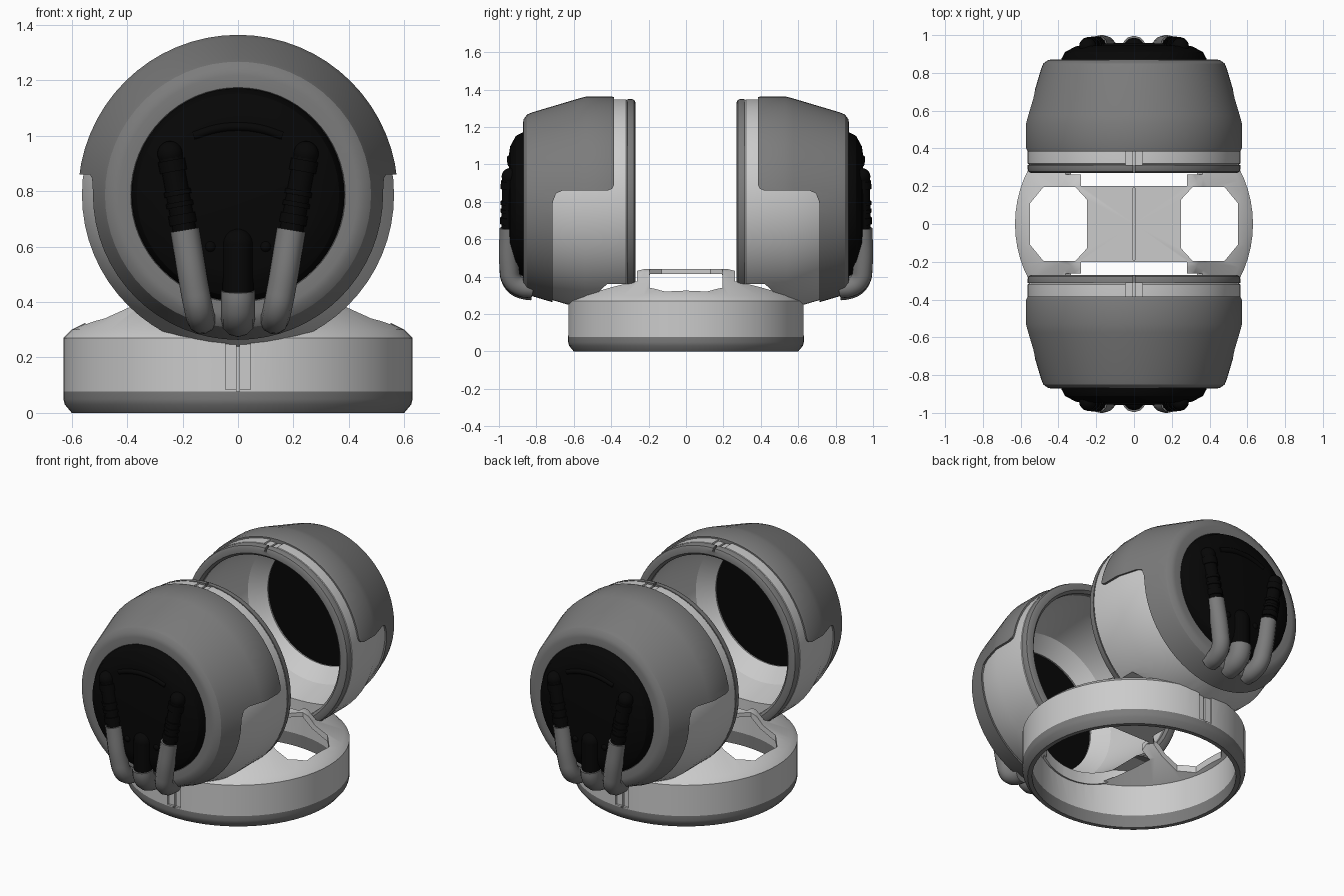
import bpy, bmesh, math
from mathutils import Vector

if "Cube" in bpy.data.objects:
    bpy.data.objects.remove(bpy.data.objects["Cube"])

SEG, ZC = 64, 0.787          # sides of the round parts, height of the pod axis


def material(name, v):
    m = bpy.data.materials.new(name)
    m.diffuse_color = (v, v, v, 1)
    m.use_nodes = True
    m.node_tree.nodes["Principled BSDF"].inputs["Base Color"].default_value = m.diffuse_color
    return m


BLACK = material("black", 0.002)
SHELL = material("shell_grey", 0.2)


def add(name, bm, mat=None):
    bmesh.ops.remove_doubles(bm, verts=bm.verts, dist=1e-5)
    bmesh.ops.recalc_face_normals(bm, faces=bm.faces)
    if bm.calc_volume(signed=True) < 0:
        bmesh.ops.reverse_faces(bm, faces=bm.faces)
    me = bpy.data.meshes.new(name)
    bm.to_mesh(me)
    bm.free()
    ob = bpy.data.objects.new(name, me)
    bpy.context.collection.objects.link(ob)
    if mat:
        me.materials.append(mat)
    return ob


def revolve(name, prof, axis, mat=None):
    """Closed (radius, distance) profile turned about the pod axis or the z axis."""
    bm = bmesh.new()
    rings = []
    for i in range(SEG):
        a = 2 * math.pi * i / SEG
        c, s = math.cos(a), math.sin(a)
        rings.append([bm.verts.new((r * c, -d, ZC + r * s) if axis == "Y" else (r * c, r * s, d))
                      for r, d in prof])
    n = len(prof)
    for i in range(SEG):
        p, q = rings[i], rings[(i + 1) % SEG]
        for j in range(n):
            k = (j + 1) % n
            if prof[j][0] == 0 and prof[k][0] == 0:
                continue
            bm.faces.new((p[j], p[k], q[k], q[j]))
    return add(name, bm, mat)


def prism(name, pts, axis, a, b):
    """Outline extruded along x (points are y, z) or along z (points are x, y)."""
    bm = bmesh.new()
    lo, hi = [[bm.verts.new((w, u, v) if axis == "X" else (u, v, w)) for u, v in pts] for w in (a, b)]
    bm.faces.new(lo)
    bm.faces.new(hi)
    for i in range(len(pts)):
        k = (i + 1) % len(pts)
        bm.faces.new((lo[i], lo[k], hi[k], hi[i]))
    return add(name, bm)


def box(x0, x1, y0, y1, z0, z1):
    return prism("cutter", [(x0, y0), (x1, y0), (x1, y1), (x0, y1)], "Z", z0, z1)


def activate(ob):
    bpy.ops.object.select_all(action="DESELECT")
    ob.select_set(True)
    bpy.context.view_layer.objects.active = ob


def width(me):
    xs = [v.co.x for v in me.vertices]
    return max(xs) - min(xs) if xs else 0


def cut(ob, cutter):
    """Subtract the cutter; a solver that loses the part is replaced by the next one."""
    before = ob.data.copy()
    for solver in ("MANIFOLD", "EXACT", "FLOAT"):
        activate(ob)
        m = ob.modifiers.new("cut", "BOOLEAN")
        m.operation, m.object, m.solver = "DIFFERENCE", cutter, solver
        bpy.ops.object.modifier_apply(modifier=m.name)
        changed = len(ob.data.vertices) != len(before.vertices)
        if changed and abs(width(ob.data) - width(before)) < 0.02:
            break
        ob.modifiers.clear()
        ob.data = before.copy()
    bpy.data.objects.remove(cutter)


def finish(ob, x=False, y=True, angle=32):
    activate(ob)
    if x or y:
        m = ob.modifiers.new("mirror", "MIRROR")
        m.use_axis = (x, y, False)
        m.use_mirror_merge = False
        bpy.ops.object.modifier_apply(modifier=m.name)
    bpy.ops.object.shade_smooth_by_angle(angle=math.radians(angle))


def pipe(name, pts, r, mat=None, x=False):
    cu = bpy.data.curves.new(name, "CURVE")
    cu.dimensions, cu.bevel_depth, cu.bevel_resolution = "3D", r, 4
    cu.use_fill_caps, cu.resolution_u = True, 6
    sp = cu.splines.new("BEZIER")
    sp.bezier_points.add(len(pts) - 1)
    for p, co in zip(sp.bezier_points, pts):
        p.co = co
        p.handle_left_type = p.handle_right_type = "AUTO"
    if mat:
        cu.materials.append(mat)
    ob = bpy.data.objects.new(name, cu)
    bpy.context.collection.objects.link(ob)
    activate(ob)
    bpy.ops.object.convert(target="MESH")
    finish(bpy.context.view_layer.objects.active, x=x)


def ball(name, co, r, x=False):
    bm = bmesh.new()
    bmesh.ops.create_uvsphere(bm, u_segments=16, v_segments=10, radius=r)
    bmesh.ops.translate(bm, vec=Vector(co), verts=bm.verts)
    finish(add(name, bm, BLACK), x=x)


# Base: dark foot ring, then a hollow ring with a domed deck
foot = revolve("base_foot", [(0.60, 0), (0.625, 0.03), (0.63, 0.05), (0.63, 0.078),
                             (0.575, 0.078), (0.575, 0)], "Z", SHELL)
finish(foot, y=False)
base = revolve("base_ring", [(0.63, 0.078), (0.63, 0.27), (0.60, 0.30), (0.44, 0.38),
                             (0.40, 0.425), (0.36, 0.44), (0, 0.44), (0, 0.415), (0.36, 0.415),
                             (0.42, 0.355), (0.575, 0.27), (0.575, 0.078)], "Z")
# Cradles for the pods, strip slots, and the front and rear seams
for s in (1, -1):
    cut(base, revolve("cutter", [(0, s * 0.262), (0.55, s * 0.262), (0.55, s * 0.54),
                                 (0.525, s * 0.72), (0, s * 0.72)], "Y"))
    lo, hi = sorted((s * 0.2, s * 0.3))
    cut(base, box(-0.28, 0.28, lo, hi, 0.35, 0.5))
    lo, hi = sorted((s * 0.616, s * 0.7))
    cut(base, box(-0.045, 0.045, lo, hi, 0.085, 0.35))
    lo, hi = sorted((s * 0.595, s * 0.7))
    cut(base, box(-0.006, 0.006, lo, hi, 0.0, 0.35))
    # Octagonal side windows
    cut(base, prism("cutter", [(s * u, v) for u, v in (
        (0.25, -0.13), (0.31, -0.195), (0.48, -0.195), (0.55, -0.11),
        (0.55, 0.11), (0.48, 0.195), (0.31, 0.195), (0.25, 0.13))], "Z", 0.2, 0.6))
cut(base, box(-0.005, 0.005, -0.19, 0.19, 0.43, 0.5))
finish(base, y=False)


def floor_cutter():
    return revolve("cutter", [(0, -0.1), (0.56, -0.1), (0.56, 0.36), (0, 0.36)], "Z")


# Pod inner rim, and the body that opens into the hollow base
rim = revolve("pod_rim", [(0.50, 0.285), (0.515, 0.27), (0.545, 0.27), (0.558, 0.277),
                          (0.563, 0.29), (0.563, 0.313), (0.50, 0.313)], "Y", SHELL)
cut(rim, box(-0.006, 0.006, -0.4, -0.25, ZC + 0.54, 1.5))
cut(rim, floor_cutter())
finish(rim)
body = revolve("pod_body", [(0.50, 0.313), (0.555, 0.313), (0.563, 0.32), (0.563, 0.54),
                            (0.505, 0.74), (0.475, 0.80), (0.38, 0.85), (0.37, 0.82),
                            (0.45, 0.74), (0.50, 0.50)], "Y")
cut(body, box(-0.045, 0.045, -0.385, -0.30, ZC + 0.55, 1.5))
cut(body, box(-0.006, 0.006, -0.4, -0.25, ZC + 0.54, 1.5))
cut(body, floor_cutter())
finish(body)

# Outer shell: hood above, front ring below
shell = revolve("pod_shell", [(0.572, 0.385), (0.577, 0.40), (0.577, 0.53), (0.565, 0.575),
                              (0.492, 0.82), (0.48, 0.85), (0.455, 0.868), (0.43, 0.872),
                              (0.387, 0.87), (0.375, 0.84), (0.43, 0.82), (0.54, 0.54),
                              (0.54, 0.385)], "Y", SHELL)
cut(shell, prism("cutter", [(-0.3, 0.1), (-0.3, 0.89), (-0.385, 0.89), (-0.395, 0.87),
                            (-0.42, 0.86), (-0.66, 0.86), (-0.695, 0.845), (-0.712, 0.80),
                            (-0.715, 0.75), (-0.715, 0.1)], "X", -0.8, 0.8))
finish(shell)

# Black end cap
cap = revolve("end_cap", [(0, 0.835), (0.384, 0.835), (0.384, 0.875), (0.365, 0.91),
                          (0.31, 0.94), (0.27, 0.946), (0, 0.946)], "Y", BLACK)
finish(cap)
pipe("cap_arc", [(-0.16, -0.938, 1.0), (-0.08, -0.942, 1.025), (0, -0.942, 1.033),
                 (0.08, -0.942, 1.025), (0.16, -0.938, 1.0)], 0.016, BLACK)
ball("cap_bolt", (0.1, -0.935, 0.60), 0.022, x=True)

# Side hoses: black upper part with ribs, grey sleeve bending under the rim
top, mid = Vector((0.245, -0.94, 0.935)), Vector((0.19, -0.945, 0.64))
pipe("side_hose", [top, mid], 0.043, BLACK, x=True)
ball("hose_end", top, 0.046, x=True)
for t, h in ((0.15, 0.14), (0.48, 0.06), (0.62, 0.06), (0.8, 0.12)):
    c, d = top.lerp(mid, t), (mid - top) * h / 2
    pipe("hose_rib", [c - d, c + d], 0.05, BLACK, x=True)
pipe("side_sleeve", [(0.192, -0.945, 0.66), (0.157, -0.945, 0.45), (0.143, -0.93, 0.38),
                     (0.135, -0.885, 0.345), (0.13, -0.82, 0.335)], 0.052, SHELL, x=True)

# Centre hose
pipe("centre_hose", [(0, -0.93, 0.61), (0, -0.93, 0.42)], 0.056, BLACK)
ball("centre_hose_end", (0, -0.93, 0.61), 0.056)
pipe("centre_sleeve", [(0, -0.935, 0.44), (0, -0.93, 0.40), (0, -0.905, 0.36),
                       (0, -0.86, 0.34), (0, -0.82, 0.335)], 0.062, SHELL)
